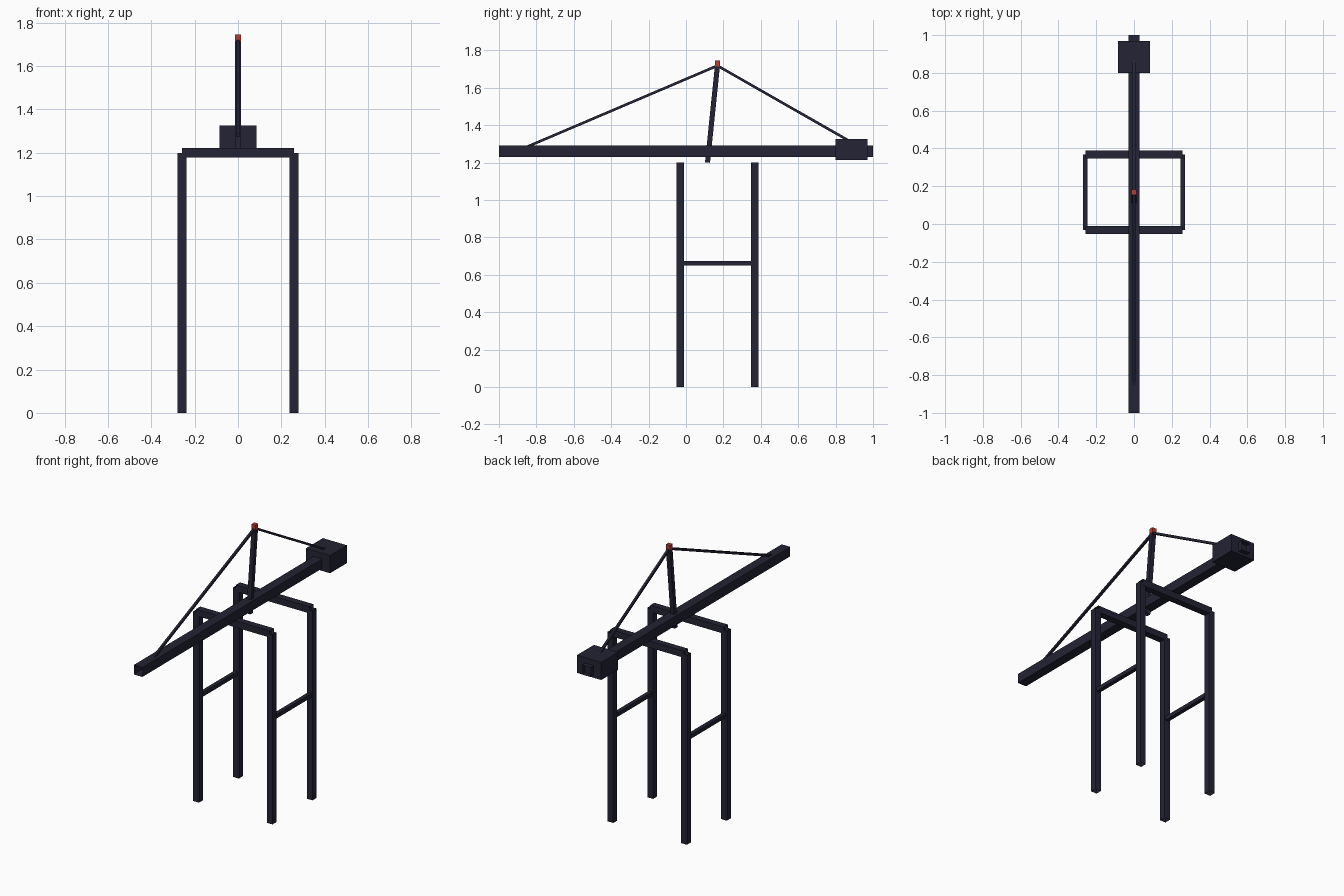
import bpy
import bmesh
from mathutils import Vector, Matrix

cube = bpy.data.objects.get("Cube")
if cube:
    bpy.data.objects.remove(cube, do_unlink=True)


def material(name, colour):
    mat = bpy.data.materials.new(name)
    mat.use_nodes = True
    mat.diffuse_color = colour
    mat.node_tree.nodes["Principled BSDF"].inputs["Base Color"].default_value = colour
    return mat


steel = material("dark navy steel", (0.017, 0.017, 0.035, 1))
red = material("warning red", (0.5, 0.045, 0.028, 1))


def finish(name, bm, mat):
    mesh = bpy.data.meshes.new(name)
    bm.to_mesh(mesh)
    bm.free()
    mesh.materials.append(mat)
    obj = bpy.data.objects.new(name, mesh)
    bpy.context.collection.objects.link(obj)
    return obj


def block(name, centre, size, mat):
    bm = bmesh.new()
    bmesh.ops.create_cube(bm, size=1)
    bmesh.ops.transform(bm, verts=bm.verts,
                        matrix=Matrix.Translation(centre) @ Matrix.Diagonal((*size, 1)))
    return finish(name, bm, mat)


def strut(name, start, end, width):
    """Square hollow section running between two points, open at both ends."""
    start, end = Vector(start), Vector(end)
    axis = (end - start).normalized()
    # Keep one pair of sides aligned with the world axes
    guide = Vector((0, 1, 0)) if abs(axis.x) > 0.9 else Vector((1, 0, 0))
    side = axis.cross(guide).normalized()
    up = axis.cross(side)
    bm = bmesh.new()
    rings = []
    for point in (start, end):
        rings.append([bm.verts.new(point + (side * a + up * b) * width / 2)
                      for a, b in ((-1, -1), (1, -1), (1, 1), (-1, 1))])
    for i in range(4):
        j = (i + 1) % 4
        bm.faces.new((rings[0][i], rings[0][j], rings[1][j], rings[1][i]))
    return finish(name, bm, steel)


# Portal frame: legs, cross beams and side braces
half_span, top = 0.258, 1.2
rows = {"front": -0.031, "back": 0.368}
for row, y in rows.items():
    for side, s in (("left", 1), ("right", -1)):
        x = s * half_span
        strut(f"{row}_{side}_leg", (x, y, 0), (x, y, top), 0.04)
    strut(f"{row}_cross_beam", (-half_span, y, top), (half_span, y, top), 0.042)
for side, s in (("left", 1), ("right", -1)):
    x = s * half_span
    strut(f"{side}_brace", (x, rows["front"], 0.662), (x, rows["back"], 0.662), 0.025)

# Boom with machinery house at the rear
strut("boom", (0, -1, 1.26), (0, 1, 1.26), 0.06)
block("machinery_house", (0, 0.885, 1.27), (0.17, 0.17, 0.112), steel)

# Mast, stay cables and beacon
mast_top = (0, 0.168, 1.718)
strut("mast", (0, 0.115, top), mast_top, 0.027)
strut("front_stay", mast_top, (0, -0.86, 1.28), 0.014)
strut("back_stay", mast_top, (0, 0.9, 1.3), 0.014)
block("beacon", (0, 0.168, 1.729), (0.028, 0.028, 0.033), red)
